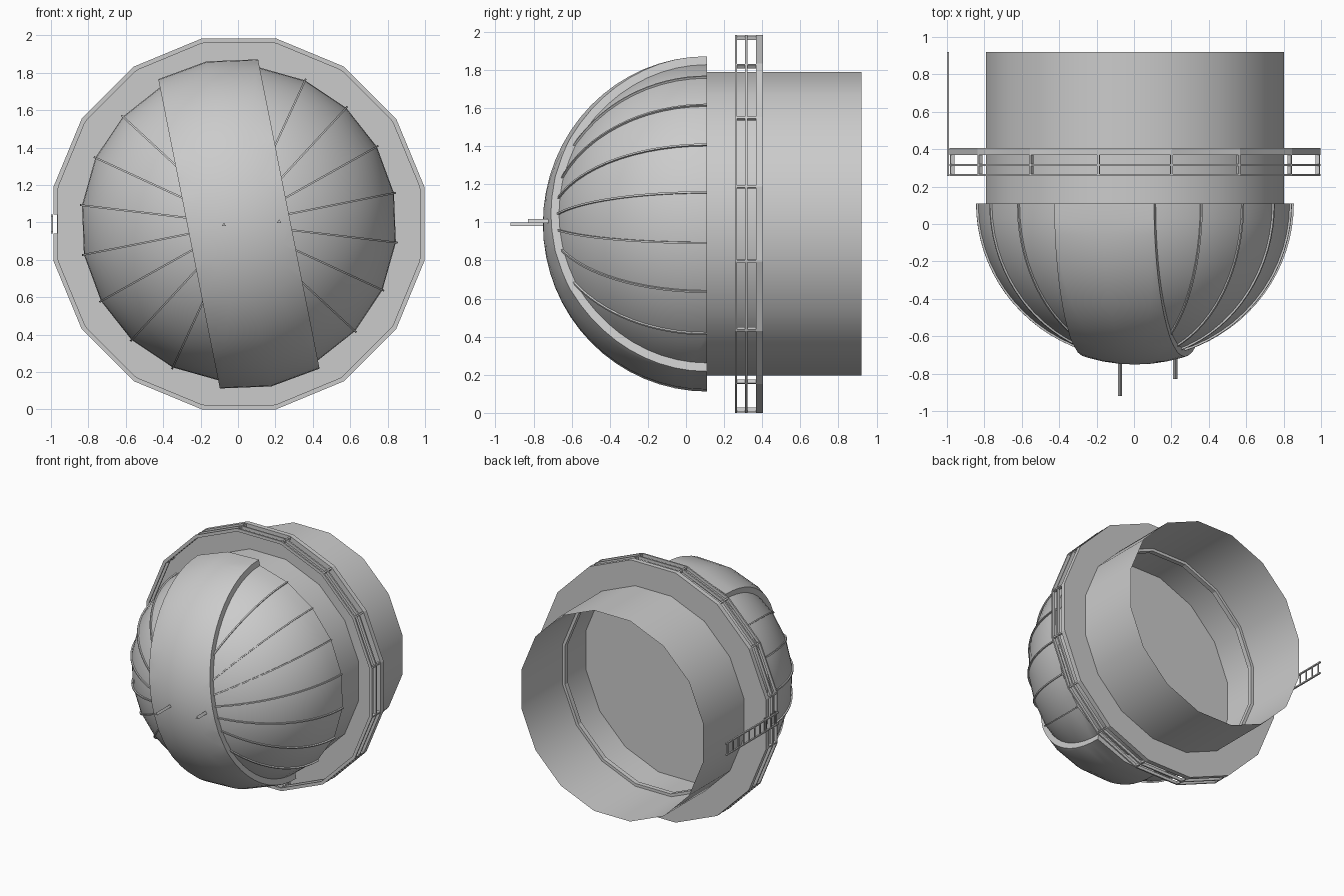
import bpy, bmesh
from math import sin, cos, pi, radians, sqrt
from mathutils import Matrix, Vector

if "Cube" in bpy.data.objects:
    bpy.data.objects.remove(bpy.data.objects["Cube"])

CX, CZ, BASE = 0.005, 0.992, 0.11
# dome frame: local z points to the front (-y), local y runs along the shutter band
DOME = (Matrix.Translation((CX, BASE, CZ)) @ Matrix.Rotation(radians(-11.25), 4, 'Y')
        @ Matrix.Rotation(radians(90), 4, 'X') @ Matrix.Diagonal((1, 1, 0.972, 1)))


def finish(name, bm, smooth=True):
    bmesh.ops.recalc_face_normals(bm, faces=bm.faces)
    me = bpy.data.meshes.new(name)
    bm.to_mesh(me)
    bm.free()
    ob = bpy.data.objects.new(name, me)
    bpy.context.collection.objects.link(ob)
    if smooth:
        bpy.ops.object.select_all(action='DESELECT')
        ob.select_set(True)
        bpy.context.view_layer.objects.active = ob
        bpy.ops.object.shade_smooth_by_angle(angle=radians(30))
    return ob


def add_box(bm, lo, hi, mat=Matrix()):
    lo, hi = Vector(lo), Vector(hi)
    m = mat @ Matrix.Translation((lo + hi) / 2) @ Matrix.Diagonal((*(hi - lo), 1))
    bmesh.ops.create_cube(bm, size=1, matrix=m)


def cut(bm, co, no, fill=True):
    """Remove the part on the side of the normal."""
    geom = bm.verts[:] + bm.edges[:] + bm.faces[:]
    r = bmesh.ops.bisect_plane(bm, geom=geom, plane_co=co, plane_no=no, clear_outer=True)
    if fill:
        edges = [e for e in r['geom_cut'] if isinstance(e, bmesh.types.BMEdge)]
        bmesh.ops.holes_fill(bm, edges=edges, sides=0)


def loop16(bm, apothem, y):
    r = apothem / cos(pi / 16)
    return [bm.verts.new((CX + r * cos((i + .5) * pi / 8), y, CZ + r * sin((i + .5) * pi / 8)))
            for i in range(16)]


def add_ring(bm, ro, ri, y0, y1):
    loops = [loop16(bm, r, y) for r, y in ((ro, y0), (ro, y1), (ri, y1), (ri, y0))]
    for a, b in zip(loops, loops[1:] + loops[:1]):
        for i in range(16):
            j = (i + 1) % 16
            bm.faces.new((a[i], a[j], b[j], b[i]))


def hemisphere(r):
    bm = bmesh.new()
    bmesh.ops.create_uvsphere(bm, u_segments=20, v_segments=32, radius=r)
    cut(bm, (0, 0, 0), (0, 0, -1))
    return bm


# Dome shell, closed at its base
bm = hemisphere(0.845)
bm.transform(DOME)
finish("dome", bm)

# Raised shutter band over the dome
bm = hemisphere(0.886)
for s in (1, -1):
    cut(bm, (s * 0.272, 0, 0), (s, 0, 0))
bm.transform(DOME)
finish("shutter_band", bm)

# Meridian ribs either side of the band
bm = bmesh.new()
for side in (0, 180):
    for k in range(-3, 4):
        a = radians(side + 18 * k)
        d, t = Vector((cos(a), sin(a), 0)), Vector((-sin(a), cos(a), 0))
        start = math_start = 0.262 / (0.85 * abs(cos(a)))
        p0 = Vector((start, sqrt(1 - start * start)))
        phi0 = p0.angle(Vector((0, 1)))
        prev = None
        for i in range(17):
            phi = phi0 + (pi / 2 - phi0) * i / 16
            n = d * sin(phi) + Vector((0, 0, cos(phi)))
            cur = [bm.verts.new(n * r + t * w) for r, w in
                   ((.83, -.005), (.855, -.005), (.855, .005), (.83, .005))]
            if prev:
                for j in range(4):
                    m = (j + 1) % 4
                    bm.faces.new((prev[j], prev[m], cur[m], cur[j]))
            else:
                bm.faces.new(cur)
            prev = cur
        bm.faces.new(prev)
bm.transform(DOME)
finish("dome_ribs", bm)

# Open drum wall behind the dome
bm = bmesh.new()
a, b = loop16(bm, 0.797, BASE), loop16(bm, 0.797, 0.92)
for i in range(16):
    j = (i + 1) % 16
    bm.faces.new((a[i], a[j], b[j], b[i]))
finish("drum_wall", bm)

# Walkway plate and guard rails
bm = bmesh.new()
add_ring(bm, 0.992, 0.775, 0.368, 0.405)
plate = finish("walkway", bm, False)
bm = bmesh.new()
for y in (0.257, 0.311):
    add_ring(bm, 0.992, 0.968, y, y + 0.011)
rails = finish("guard_rails", bm, False)

# Notch for the ladder
bm = bmesh.new()
add_box(bm, (-1.2, 0.1, 0.942), (-0.968, 0.6, 1.042))
cutter = finish("ladder_notch_cutter", bm, False)
cutter.hide_render = True
cutter.hide_set(True)
for ob in (plate, rails):
    mod = ob.modifiers.new("notch", 'BOOLEAN')
    mod.operation, mod.object, mod.solver = 'DIFFERENCE', cutter, 'EXACT'

# Rail posts at the corners
bm = bmesh.new()
for i in range(16):
    m = Matrix.Translation((CX, 0, CZ)) @ Matrix.Rotation((i + .5) * pi / 8, 4, 'Y')
    add_box(bm, (0.985, 0.262, -0.006), (1.007, 0.37, 0.006), m)
finish("rail_posts", bm, False)

# Ladder
bm = bmesh.new()
for z in (0.942, 1.032):
    add_box(bm, (-1.0, 0.257, z), (-0.988, 0.92, z + 0.01))
for i in range(10):
    y = 0.28 + i * 0.068
    add_box(bm, (-0.998, y, 0.945), (-0.99, y + 0.01, 1.04))
finish("ladder", bm, False)

# Two three-sided masts on the front
bm = bmesh.new()
for x, z, r, y0, y1 in ((-0.075, 0.987, 0.012, -0.92, -0.70), (0.22, 1.003, 0.014, -0.83, -0.66)):
    m = (Matrix.Translation((x, (y0 + y1) / 2, z)) @ Matrix.Rotation(pi / 2, 4, 'X'))
    bmesh.ops.create_cone(bm, cap_ends=True, segments=3, radius1=r, radius2=r,
                          depth=y1 - y0, matrix=m)
finish("masts", bm, False)
